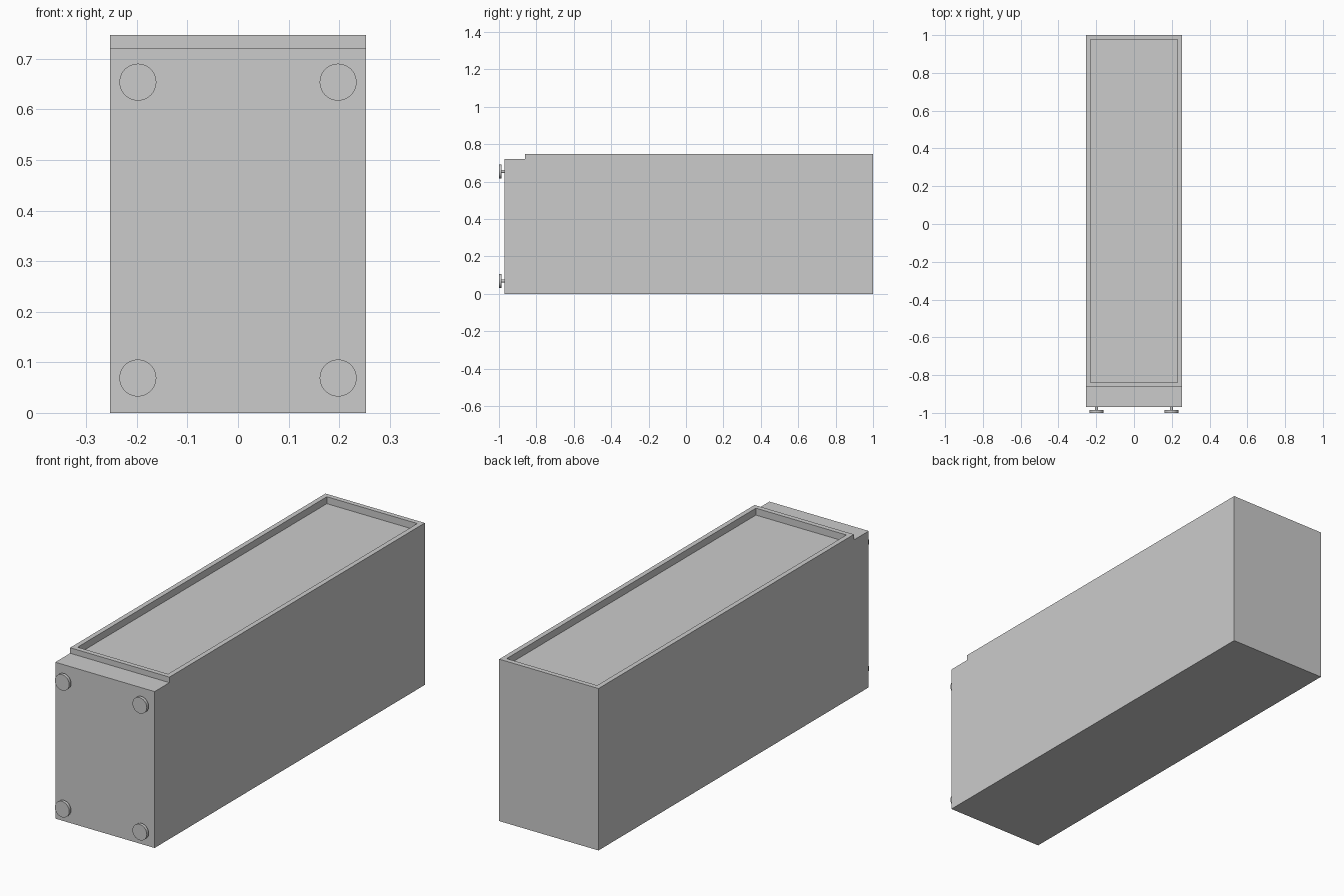
import bpy, bmesh
from math import pi
from mathutils import Matrix

if "Cube" in bpy.data.objects:
    bpy.data.objects.remove(bpy.data.objects["Cube"])

HALF_W, HEIGHT, STEP_Z = 0.2535, 0.747, 0.7215
FRONT, STEP_Y, BACK = -0.97, -0.862, 1.0


def finish(bm, name):
    bmesh.ops.recalc_face_normals(bm, faces=bm.faces)
    mesh = bpy.data.meshes.new(name)
    bm.to_mesh(mesh)
    bm.free()
    obj = bpy.data.objects.new(name, mesh)
    bpy.context.collection.objects.link(obj)
    return obj


# Cabinet body: stepped side profile extruded across the width
profile = [(FRONT, 0), (BACK, 0), (BACK, HEIGHT),
           (STEP_Y, HEIGHT), (STEP_Y, STEP_Z), (FRONT, STEP_Z)]
bm = bmesh.new()
side = bm.faces.new([bm.verts.new((-HALF_W, y, z)) for y, z in profile])
ext = bmesh.ops.extrude_face_region(bm, geom=[side])
bmesh.ops.translate(bm, vec=(2 * HALF_W, 0, 0),
                    verts=[g for g in ext["geom"] if isinstance(g, bmesh.types.BMVert)])
bmesh.ops.recalc_face_normals(bm, faces=bm.faces)

# Recessed top with a raised rim: inset, then sink a vertical-walled tray
top = max(bm.faces, key=lambda f: f.calc_center_median().z)
bmesh.ops.inset_individual(bm, faces=[top], thickness=0.032)
tray = bmesh.ops.extrude_discrete_faces(bm, faces=[top])["faces"]
bmesh.ops.translate(bm, vec=(0, 0, -0.032), verts=tray[0].verts)
finish(bm, "cabinet_body")


# Round handles: a flat disc on a thin stem
def knob(name, x, z):
    bm = bmesh.new()
    for radius, y0, y1 in ((0.0365, -1.0, -0.986), (0.008, -0.988, -0.968)):
        bmesh.ops.create_cone(
            bm, cap_ends=True, segments=48, radius1=radius, radius2=radius, depth=y1 - y0,
            matrix=Matrix.Translation((x, (y0 + y1) / 2, z)) @ Matrix.Rotation(pi / 2, 4, 'X'))
    obj = finish(bm, name)
    bpy.ops.object.select_all(action='DESELECT')
    obj.select_set(True)
    bpy.context.view_layer.objects.active = obj
    bpy.ops.object.shade_smooth_by_angle()


for row, z in (("upper", 0.654), ("lower", 0.069)):
    for hand, x in (("left", -0.198), ("right", 0.198)):
        knob(f"{row}_{hand}_knob", x, z)
